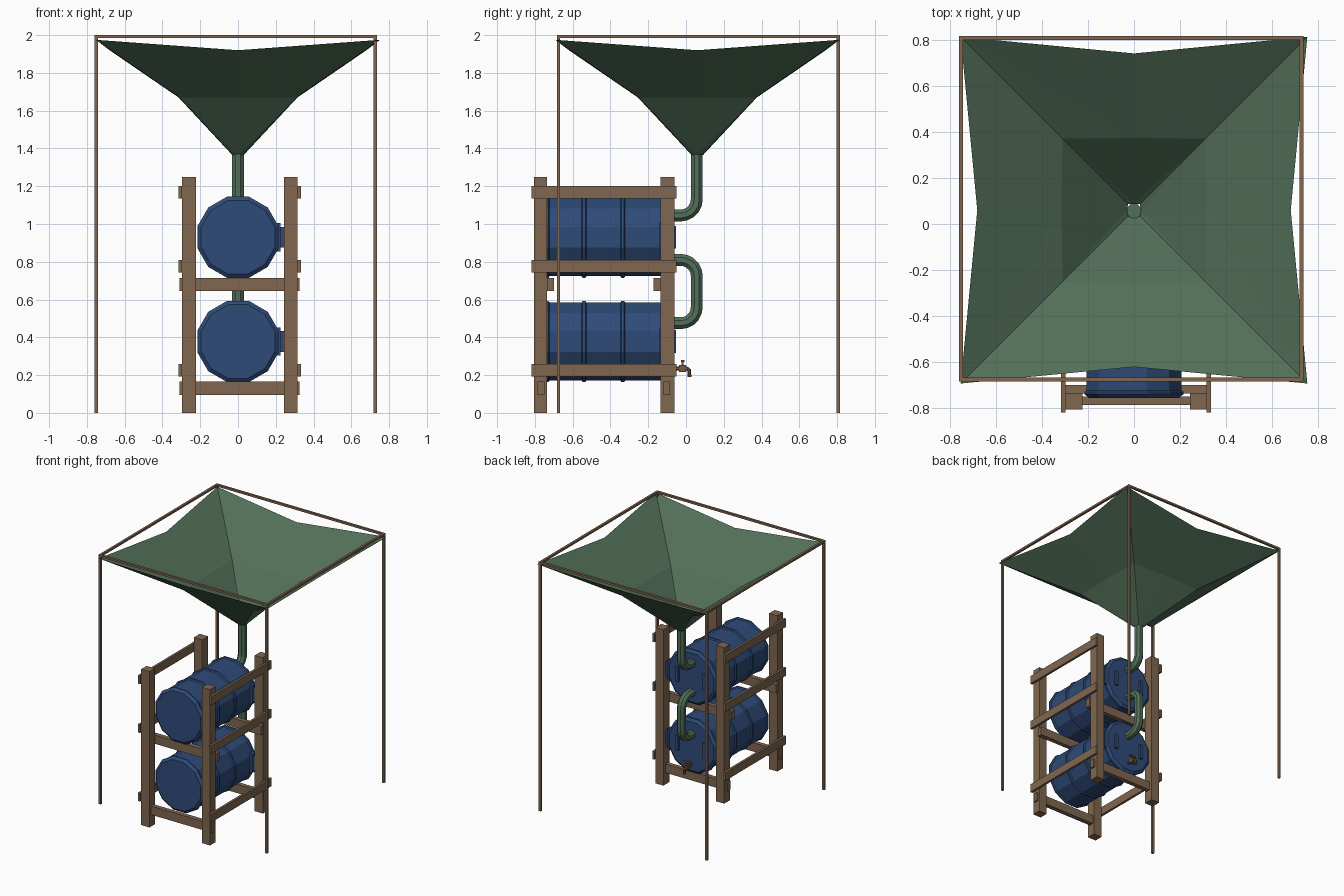
import bpy
import bmesh
from math import sin, cos, pi
from mathutils import Vector

if "Cube" in bpy.data.objects:
    bpy.data.objects.remove(bpy.data.objects["Cube"])


def material(name, rgb):
    m = bpy.data.materials.new(name)
    m.use_nodes = True
    color = (*rgb, 1)
    m.diffuse_color = color
    bsdf = m.node_tree.nodes["Principled BSDF"]
    bsdf.inputs["Base Color"].default_value = color
    bsdf.inputs["Roughness"].default_value = 0.8
    return m


wood = material("brown wood", (0.215, 0.135, 0.08))
blue = material("blue plastic", (0.028, 0.07, 0.19))
green = material("green canvas", (0.085, 0.16, 0.1))
brass = material("brown metal", (0.18, 0.1, 0.055))


def finish(name, bm, mat):
    bmesh.ops.recalc_face_normals(bm, faces=bm.faces)
    mesh = bpy.data.meshes.new(name)
    bm.to_mesh(mesh)
    bm.free()
    mesh.materials.append(mat)
    obj = bpy.data.objects.new(name, mesh)
    bpy.context.collection.objects.link(obj)
    return obj


def box(name, low, high, mat):
    low, high = Vector(low), Vector(high)
    bm = bmesh.new()
    bmesh.ops.create_cube(bm, size=1)
    for v in bm.verts:
        v.co = (low + high) / 2 + v.co * (high - low)
    return finish(name, bm, mat)


def lathe_y(name, profile, z, sides, mat):
    """Closed solid turned about a front-to-back axis; profile is (y, apothem)."""
    bm = bmesh.new()
    rings = []
    for y, r in profile:
        r /= cos(pi / sides)
        angles = [(i + 0.5) * 2 * pi / sides for i in range(sides)]
        rings.append([bm.verts.new((r * cos(a), y, z + r * sin(a))) for a in angles])
    for a, b in zip(rings, rings[1:]):
        for i in range(sides):
            j = (i + 1) % sides
            bm.faces.new((a[i], a[j], b[j], b[i]))
    bm.faces.new(rings[0])
    bm.faces.new(rings[-1])
    return finish(name, bm, mat)


def arc(cy, cz, r, start, end, steps=5):
    angles = [start + (end - start) * i / steps for i in range(steps + 1)]
    return [(cy + r * cos(a), cz + r * sin(a)) for a in angles]


def tube(name, path, radius, mat):
    """Eight-sided tube along a path of (y, z) points in the centre plane."""
    bm = bmesh.new()
    pts = [Vector((0, y, z)) for y, z in path]
    rings = []
    for i, p in enumerate(pts):
        before = (p - pts[i - 1]).normalized() if i else Vector()
        after = (pts[i + 1] - p).normalized() if i < len(pts) - 1 else Vector()
        t = (before + after).normalized()
        side = Vector((1, 0, 0))
        up = t.cross(side)
        angles = [(k + 0.5) * pi / 4 for k in range(8)]
        rings.append([bm.verts.new(p + radius * (side * cos(a) + up * sin(a))) for a in angles])
    for a, b in zip(rings, rings[1:]):
        for i in range(8):
            j = (i + 1) % 8
            bm.faces.new((a[i], a[j], b[j], b[i]))
    bm.faces.new(rings[0])
    bm.faces.new(rings[-1])
    return finish(name, bm, mat)


# Canopy frame: four thin poles and four top bars
XS, YS, H = (-0.75, 0.727), (-0.675, 0.807), 0.009
for x in XS:
    for y in YS:
        box("canopy_pole", (x - H, y - H, 0), (x + H, y + H, 1.99), wood)
    box("canopy_side_bar", (x - H, YS[0] - H, 1.984), (x + H, YS[1] + H, 2), wood)
for y in YS:
    box("canopy_cross_bar", (XS[0] - H, y - H, 1.984), (XS[1] + H, y + H, 2), wood)

# Canvas funnel: square rings of corners and edge middles, sagging between corners
bm = bmesh.new()
rings = []
CY = 0.06
for corner, middle, z_corner, z_middle in (
        (0.752, 0.68, 1.975, 1.92), (0.31, 0.315, 1.67, 1.67), (0.026, 0.03, 1.365, 1.365)):
    ring = []
    for i in range(8):
        a = i * pi / 4
        r, z = (corner * 2 ** 0.5, z_corner) if i % 2 else (middle, z_middle)
        ring.append(bm.verts.new((r * cos(a), CY + r * sin(a), z)))
    rings.append(ring)
for a, b in zip(rings, rings[1:]):
    for i in range(8):
        j = (i + 1) % 8
        # Split each panel from the corner fold outward
        if i % 2:
            bm.faces.new((a[i], a[j], b[j]))
            bm.faces.new((a[i], b[j], b[i]))
        else:
            bm.faces.new((a[i], a[j], b[i]))
            bm.faces.new((a[j], b[j], b[i]))
finish("canvas_funnel", bm, green)

# Barrel rack posts, side rails and cross beams
FRONT, BACK = (-0.805, -0.735), (-0.135, -0.06)
LEFT, RIGHT = (0.243, 0.315), (-0.297, -0.223)
for xs in (LEFT, RIGHT):
    for ys in (FRONT, BACK):
        box("rack_post", (xs[0], ys[0], 0), (xs[1], ys[1], 1.25), wood)
for z in (0.193, 0.743, 1.135):
    for x in (-0.316, 0.315):
        box("rack_side_rail", (x, -0.818, z), (x + 0.019, -0.05, z + 0.066), wood)
for z, depths in ((0.645, (-0.735, -0.172)), (0.095, (-0.785, -0.12))):
    for y in depths:
        box("rack_cross_beam", (-0.31, y, z), (0.326, y + 0.036, z + 0.07), wood)

# Barrels with rims, raised hoops, handles and a side fitting
profile = [(-0.755, 0.195), (-0.738, 0.215), (-0.728, 0.215), (-0.722, 0.206)]
for y in (-0.54, -0.335):
    profile += [(y - 0.013, 0.206), (y - 0.007, 0.215), (y + 0.007, 0.215), (y + 0.013, 0.206)]
profile += [(-0.107, 0.206), (-0.101, 0.215), (-0.085, 0.215), (-0.07, 0.195)]
for z in (0.93, 0.378):
    lathe_y("barrel", profile, z, 12, blue)
    for x in (-0.12, 0.12):
        box("barrel_handle", (x - 0.012, -0.075, z - 0.06), (x + 0.012, -0.052, z + 0.06), blue)
    box("fitting_base", (0.2, -0.14, z - 0.075), (0.225, -0.08, z + 0.075), blue)
    box("fitting_cap", (0.225, -0.13, z - 0.055), (0.245, -0.09, z + 0.055), blue)

# Pipes: funnel to upper barrel, then upper to lower barrel
PY, R, B = 0.057, 0.034, 0.085
elbow = PY - B
tube("inlet_pipe", [(PY, 1.375)] + arc(elbow, 1.045 + B, B, 0, -pi / 2) + [(-0.08, 1.045)], R, green)
tube("link_pipe", [(-0.08, 0.81)] + arc(elbow, 0.81 - B, B, pi / 2, 0)
     + arc(elbow, 0.475 + B, B, 0, -pi / 2) + [(-0.08, 0.475)], R, green)

# Tap on the lower barrel
tube("tap_spout", [(-0.08, 0.235), (0.005, 0.235), (0.018, 0.225), (0.018, 0.19)], 0.011, brass)
box("tap_body", (-0.018, -0.036, 0.217), (0.018, 0, 0.253), brass)
box("tap_stem", (-0.006, -0.024, 0.25), (0.006, -0.012, 0.28), brass)
box("tap_handle", (-0.028, -0.027, 0.27), (0.028, -0.009, 0.281), brass)
